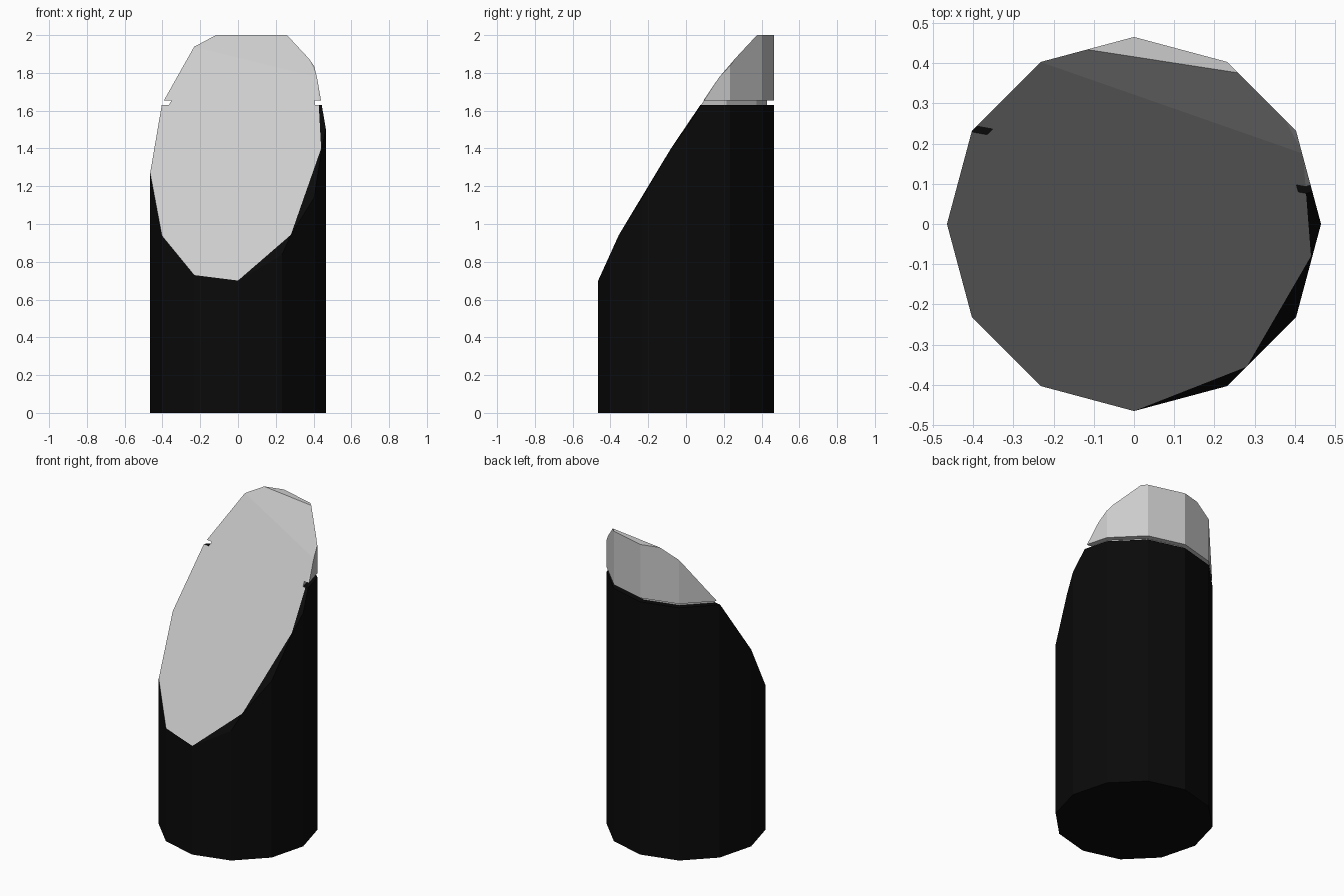
import bpy, bmesh
from mathutils import Vector

if "Cube" in bpy.data.objects:
    bpy.data.objects.remove(bpy.data.objects["Cube"])

R = 0.465
A, B, C = 1.398, 0.276, 1.5      # main slanted cut: z = A + B*x + C*y


def on_cut(x, y, drop=0.0):
    return Vector((x, y, A + B * x + C * y - drop))


def cut(bm, point, normal, mat):
    """Slice everything above a plane and close the hole."""
    geom = bm.verts[:] + bm.edges[:] + bm.faces[:]
    bmesh.ops.bisect_plane(bm, geom=geom, dist=1e-5, plane_co=point,
                           plane_no=normal, clear_outer=True)
    hole = [e for e in bm.edges if e.is_boundary]
    if hole:
        for f in bmesh.ops.holes_fill(bm, edges=hole, sides=0)["faces"]:
            f.material_index = mat


def corner_cut(bm, p, q, corner, drop, mat):
    """Slight extra bevel beyond the chord p-q of the slanted face."""
    a, b, c = on_cut(*p), on_cut(*q), on_cut(*corner, drop)
    n = (b - a).cross(c - a).normalized()
    cut(bm, a, n if n.z > 0 else -n, mat)


def slanted_prism(name, radius, z0, z1, black=None):
    bm = bmesh.new()
    bmesh.ops.create_cone(bm, cap_ends=True, segments=12, radius1=radius,
                          radius2=radius, depth=z1 - z0)
    bmesh.ops.translate(bm, vec=(0, 0, (z0 + z1) / 2), verts=bm.verts)
    grey = 1 if black else 0
    cut(bm, on_cut(0, 0), Vector((-B, -C, 1)).normalized(), grey)
    # facet near the tip
    corner_cut(bm, (-0.233, 0.403), (0.42, 0.175), (0.1, 0.4), 0.026, grey)
    # bevelled corners along the right-hand rim
    chords = [(0, -0.465), (0.28, -0.355), (0.44, -0.08), (0.42, 0.175), (0.27, 0.375)]
    corners = [(0.233, -0.403), (0.403, -0.233), (0.465, 0), (0.403, 0.233)]
    for p, q, c in zip(chords, chords[1:], corners):
        corner_cut(bm, p, q, c, 0.022, 0)
    bmesh.ops.recalc_face_normals(bm, faces=bm.faces)
    me = bpy.data.meshes.new(name)
    bm.to_mesh(me)
    bm.free()
    if black:
        me.materials.append(black)
        me.materials.append(None)
    ob = bpy.data.objects.new(name, me)
    bpy.context.collection.objects.link(ob)
    return ob


black = bpy.data.materials.new("black")
black.diffuse_color = (0.003, 0.003, 0.003, 1)
black.use_nodes = True
black.node_tree.nodes["Principled BSDF"].inputs["Base Color"].default_value = black.diffuse_color

# black shaft, grey groove core and grey tip
slanted_prism("shaft", R, 0.0, 1.63, black)
slanted_prism("groove_core", 0.43, 1.63, 1.655)
slanted_prism("tip", R, 1.655, 2.0)
